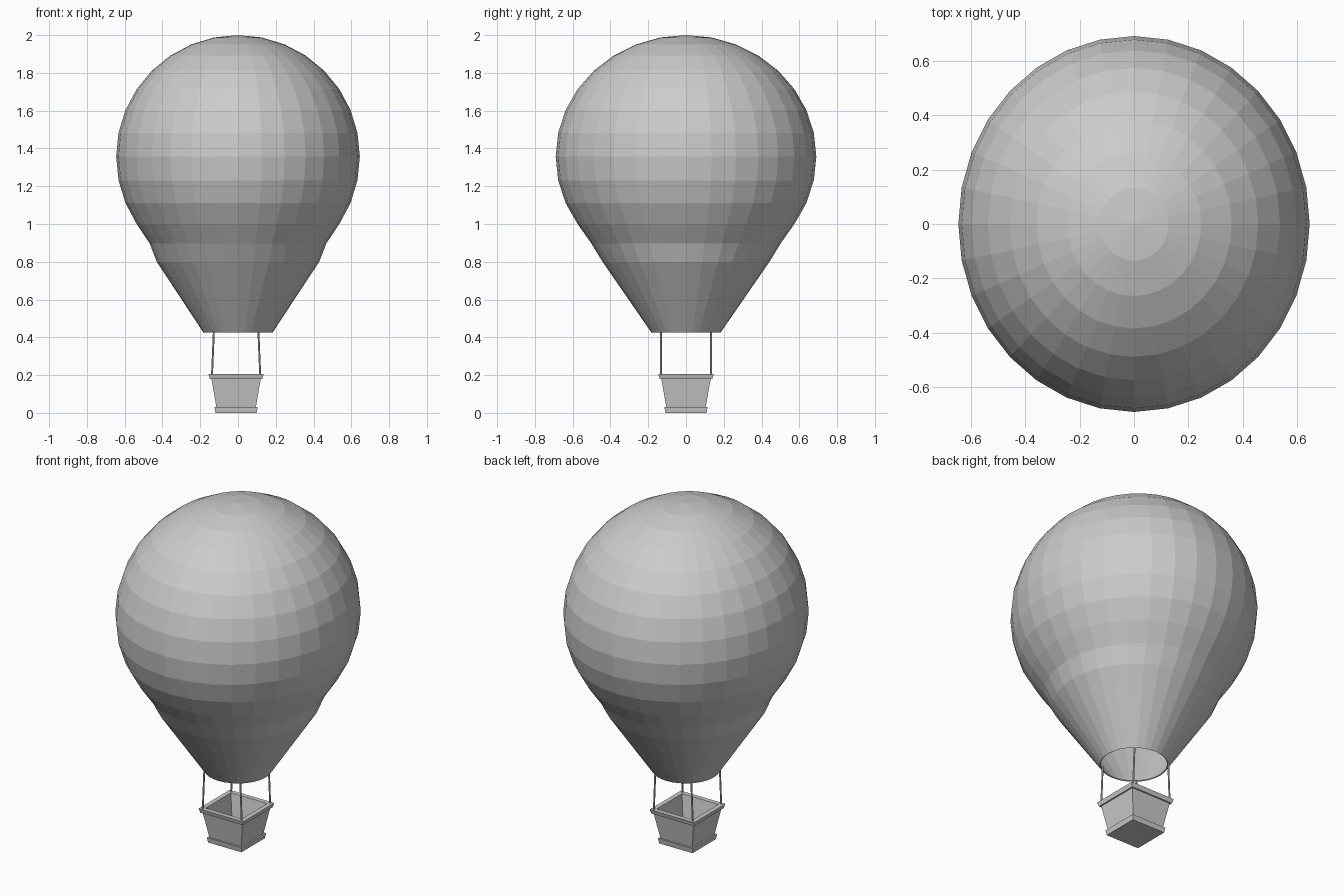
import bpy, bmesh, math
from mathutils import Vector

if "Cube" in bpy.data.objects:
    bpy.data.objects.remove(bpy.data.objects["Cube"])


def loft(name, rings, sides, phase=0.0, centre_x=0.0, cap_first=False, cap_last=False, closed=False):
    """Skin a stack of (rx, ry, z) rings, optionally capped or closed into a loop."""
    bm = bmesh.new()
    loops = []
    for rx, ry, z in rings:
        loops.append([bm.verts.new((centre_x + rx * math.cos(phase + 2 * math.pi * i / sides),
                                    ry * math.sin(phase + 2 * math.pi * i / sides), z))
                      for i in range(sides)])
    pairs = list(zip(loops, loops[1:]))
    if closed:
        pairs.append((loops[-1], loops[0]))
    for a, b in pairs:
        for i in range(sides):
            j = (i + 1) % sides
            bm.faces.new((a[i], a[j], b[j], b[i]))
    if cap_first:
        bm.faces.new(loops[0][::-1])
    if cap_last:
        tip = bm.verts.new((centre_x, 0, cap_last))
        for i in range(sides):
            bm.faces.new((loops[-1][i], loops[-1][(i + 1) % sides], tip))
    bmesh.ops.recalc_face_normals(bm, faces=bm.faces)
    mesh = bpy.data.meshes.new(name)
    bm.to_mesh(mesh)
    bm.free()
    ob = bpy.data.objects.new(name, mesh)
    bpy.context.collection.objects.link(ob)
    return ob


def square(name, profile, **kw):
    """Four-sided loft from (half_width, z) points."""
    r2 = math.sqrt(2)
    return loft(name, [(h * r2, h * r2, z) for h, z in profile], 4, math.pi / 4, BASKET_X, **kw)


def rope(name, start, end, radius):
    a, b = Vector(start), Vector(end)
    bpy.ops.mesh.primitive_cylinder_add(vertices=8, radius=radius, depth=(b - a).length,
                                        location=(a + b) / 2)
    ob = bpy.context.object
    ob.name = name
    ob.rotation_euler = (b - a).to_track_quat('Z', 'Y').to_euler()


BASKET_X = -0.01
RX, RY, RZ, MID = 0.645, 0.69, 0.643, 1.357

# Envelope: funnel to the mouth, then a slightly oval sphere
rings = [(0.183, 0.183, 0.425), (0.43, 0.442, 0.80), (0.468, 0.502, 0.898)]
for k in range(-3, 8):
    t = k * math.pi / 16
    rings.append((RX * math.cos(t), RY * math.cos(t), MID + RZ * math.sin(t)))
envelope = loft("envelope", rings, 32, cap_last=2.0)
shell = envelope.modifiers.new("fabric", 'SOLIDIFY')
shell.thickness = 0.006
shell.offset = -1

# Basket: tapered hollow walls, rim and base
square("basket_walls", [(0.104, 0.028), (0.131, 0.182), (0.118, 0.182), (0.092, 0.028)], closed=True)
square("basket_rim", [(0.139, 0.18), (0.146, 0.205), (0.119, 0.205), (0.115, 0.18)], closed=True)
square("basket_base", [(0.109, 0.0), (0.114, 0.03)], cap_first=True, cap_last=0.03)

# Ropes from the rim corners up to the mouth
for sx, side in ((-1, "left"), (1, "right")):
    for sy, end in ((-1, "front"), (1, "back")):
        rope(f"{end}_{side}_rope",
             (BASKET_X + sx * 0.128, sy * 0.133, 0.19),
             (BASKET_X + sx * 0.118, sy * 0.133, 0.43), 0.005)
